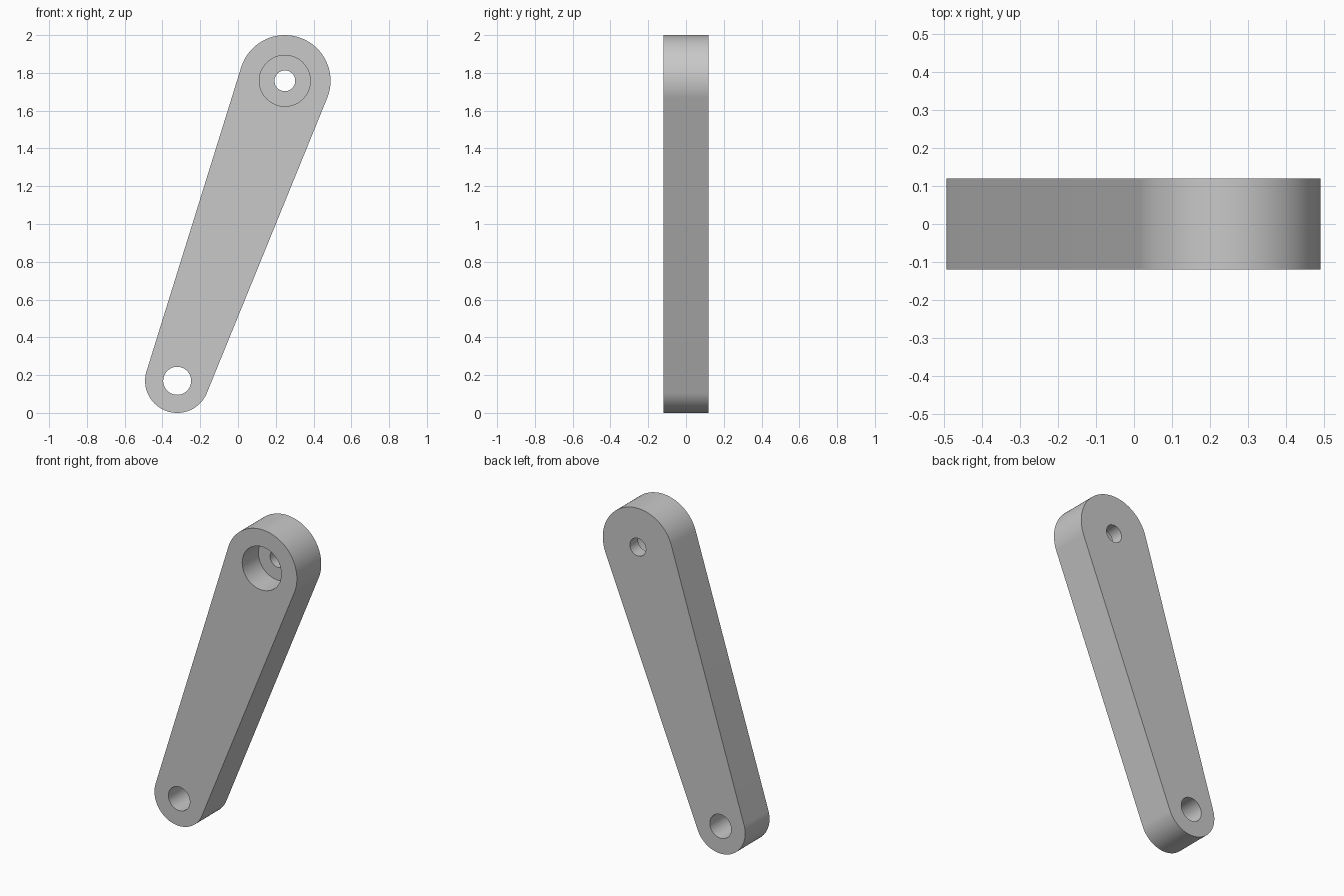
import bpy, bmesh, math
from mathutils import Vector

if "Cube" in bpy.data.objects:
    bpy.data.objects.remove(bpy.data.objects["Cube"])

HALF = 0.12                                # half thickness along y
BIG, R_BIG = Vector((0.248, 1.758)), 0.242      # upper end (x, z)
SMALL, R_SMALL = Vector((-0.322, 0.17)), 0.17   # lower end (x, z)

grey = bpy.data.materials.new("grey")
grey.diffuse_color = (0.58, 0.58, 0.58, 1)
grey.use_nodes = True
grey.node_tree.nodes["Principled BSDF"].inputs["Base Color"].default_value = grey.diffuse_color


def arc(centre, radius, start, end, n):
    return [centre + radius * Vector((math.cos(start + (end - start) * i / n),
                                      math.sin(start + (end - start) * i / n)))
            for i in range(n + 1)]


def plate(name, outline, y0, y1):
    """Extrude an x/z outline from y0 to y1."""
    bm = bmesh.new()
    face = bm.faces.new([bm.verts.new((p.x, y0, p.y)) for p in outline])
    ext = bmesh.ops.extrude_face_region(bm, geom=[face])
    moved = [g for g in ext["geom"] if isinstance(g, bmesh.types.BMVert)]
    bmesh.ops.translate(bm, verts=moved, vec=(0, y1 - y0, 0))
    bmesh.ops.recalc_face_normals(bm, faces=bm.faces)
    mesh = bpy.data.meshes.new(name)
    bm.to_mesh(mesh)
    bm.free()
    mesh.materials.append(grey)
    obj = bpy.data.objects.new(name, mesh)
    bpy.context.collection.objects.link(obj)
    return obj


# Tapered arm: two end arcs joined by their outer tangents
axis = BIG - SMALL
heading = math.atan2(axis.y, axis.x)
spread = math.acos((R_SMALL - R_BIG) / axis.length)
spread = math.pi - spread
outline = (arc(BIG, R_BIG, heading - spread - 2 * (math.pi / 2 - spread),
               heading + spread + 2 * (math.pi / 2 - spread), 64)
           + arc(SMALL, R_SMALL, heading + math.pi - spread,
                 heading + math.pi + spread, 64))
arm = plate("lever_arm", outline, -HALF, HALF)
bpy.context.view_layer.objects.active = arm
arm.select_set(True)

# Holes: lower pin, upper pin, and the recess open to the front
for name, centre, radius, y0, y1 in (
        ("lower_hole_cutter", SMALL, 0.074, -0.3, 0.3),
        ("upper_recess_cutter", BIG, 0.135, -0.3, 0.04),
        ("upper_hole_cutter", BIG, 0.055, -0.3, 0.3)):
    cutter = plate(name, arc(centre, radius, 0, math.tau, 64)[:-1], y0, y1)
    cutter.hide_render = True
    mod = arm.modifiers.new(name, "BOOLEAN")
    mod.operation = "DIFFERENCE"
    mod.solver = "EXACT"
    mod.object = cutter
    bpy.ops.object.modifier_apply(modifier=mod.name)
    bpy.data.objects.remove(cutter)

bpy.ops.object.shade_smooth_by_angle(angle=math.radians(30))
